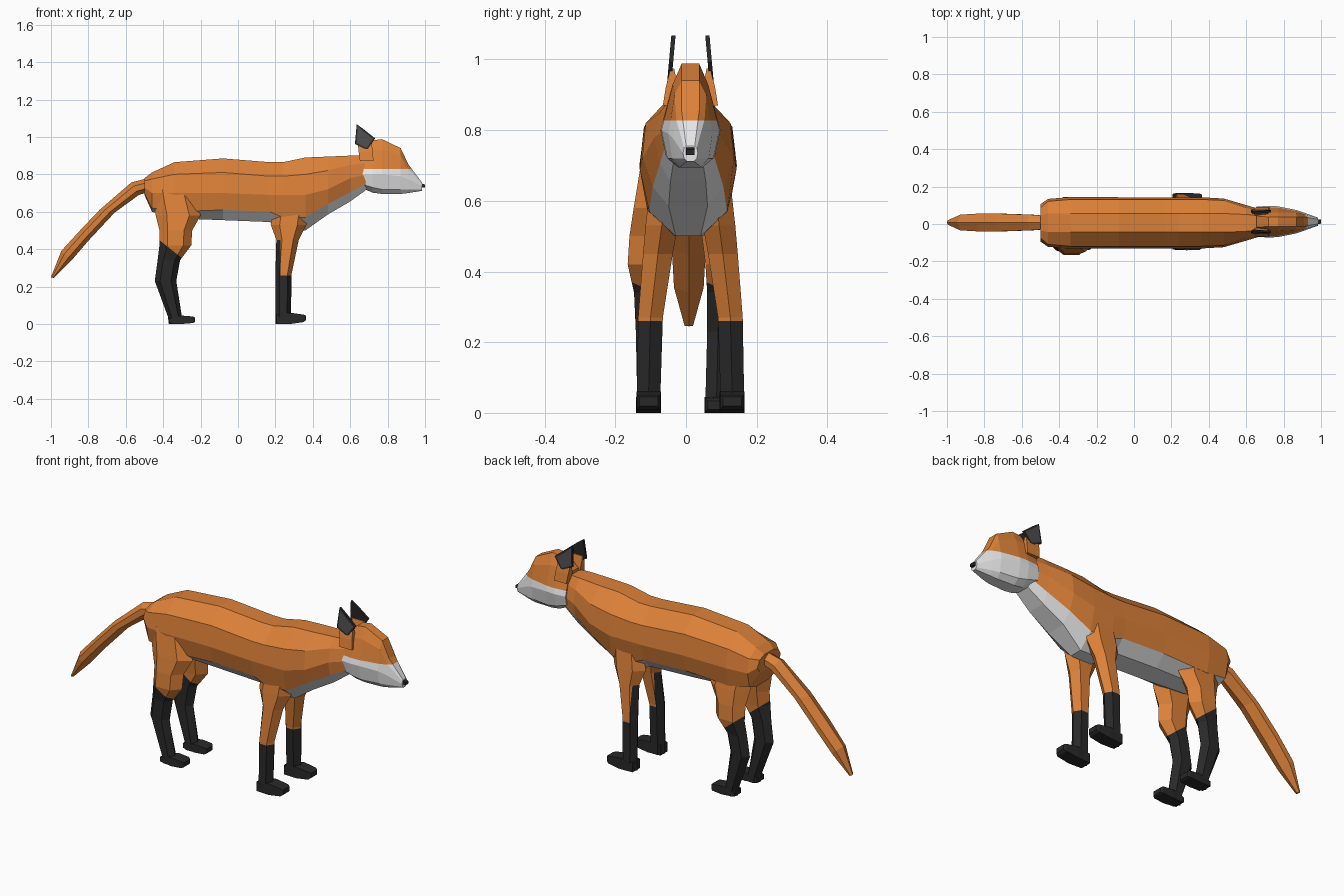
import bpy, bmesh
from mathutils import Vector

if "Cube" in bpy.data.objects:
    bpy.data.objects.remove(bpy.data.objects["Cube"])

CY = 0.0125  # centre line of head, chest and front legs


def mat(name, r, g, b):
    m = bpy.data.materials.new(name)
    m.diffuse_color = (r, g, b, 1)
    m.use_nodes = True
    m.node_tree.nodes["Principled BSDF"].inputs["Base Color"].default_value = m.diffuse_color
    return m


MATS = [mat("orange fur", 0.72, 0.22, 0.04), mat("white fur", 0.8, 0.8, 0.8),
        mat("black fur", 0.022, 0.022, 0.022), mat("grey inner ear", 0.075, 0.075, 0.08)]
ORANGE, WHITE, BLACK, GREY = range(4)


def finish(name, bm):
    bmesh.ops.recalc_face_normals(bm, faces=bm.faces)
    me = bpy.data.meshes.new(name)
    bm.to_mesh(me)
    bm.free()
    for m in MATS:
        me.materials.append(m)
    ob = bpy.data.objects.new(name, me)
    bpy.context.collection.objects.link(ob)
    return ob


def loft(name, rings, base=ORANGE, strip=None, cuts=(), paint=None):
    """Skin closed rings, cut along colour borders, then paint faces by a rule."""
    bm = bmesh.new()
    vs = [[bm.verts.new(p) for p in r] for r in rings]
    n = len(rings[0])
    for i in range(len(vs) - 1):
        for j in range(n):
            k = (j + 1) % n
            f = bm.faces.new((vs[i][j], vs[i][k], vs[i + 1][k], vs[i + 1][j]))
            f.material_index = strip(i, j) if strip else base
    for r in (vs[0], vs[-1]):
        bm.faces.new(r).material_index = base
    bmesh.ops.recalc_face_normals(bm, faces=bm.faces)
    for co, no in cuts:
        bmesh.ops.bisect_plane(bm, geom=bm.verts[:] + bm.edges[:] + bm.faces[:],
                               dist=1e-5, plane_co=co, plane_no=no)
    if paint:
        for f in bm.faces:
            f.material_index = paint(f.calc_center_median())
    return finish(name, bm)


def section(x, cy, *half):
    """Mirrored cross-section at x from (height, half width) pairs, top to bottom."""
    right = [(x, cy - w, z) for z, w in half]
    left = [(x, cy + w, z) for z, w in reversed(half)]
    return right + left


def leg_ring(z, x0, x1, y0, y1, side, cy):
    """Six-sided leg section with ridges at front and back."""
    d, ym = (x1 - x0) * 0.25, (y0 + y1) / 2
    pts = [(x1, ym), (x1 - d, y1), (x0 + d, y1), (x0, ym), (x0 + d, y0), (x1 - d, y0)]
    return [(x, cy + side * y, z) for x, y in pts]


# Body and neck with white belly and throat
body = [
    (-0.50, (.78, .04), (.765, .08), (.73, .10), (.70, .08), (.69, .03)),
    (-0.46, (.81, .05), (.775, .115), (.70, .128), (.62, .11), (.60, .05)),
    (-0.34, (.865, .05), (.80, .125), (.70, .138), (.60, .12), (.565, .05)),
    (-0.08, (.885, .05), (.81, .125), (.70, .137), (.61, .115), (.555, .06)),
    (0.17, (.865, .05), (.79, .125), (.69, .137), (.60, .115), (.545, .06)),
    (0.24, (.865, .05), (.79, .125), (.69, .137), (.57, .115), (.50, .04)),
    (0.36, (.89, .05), (.80, .125), (.69, .137), (.57, .11), (.50, .035)),
    (0.48, (.895, .05), (.82, .12), (.72, .13), (.64, .10), (.585, .055)),
    (0.60, (.90, .045), (.85, .08), (.78, .095), (.705, .08), (.655, .05)),
    (0.69, (.90, .035), (.86, .055), (.80, .068), (.755, .065), (.72, .04)),
]
loft("body", [section(s[0], 0.006, *s[1:]) for s in body],
     strip=lambda i, j: WHITE if i > 0 and j in (3, 4, 5) else ORANGE)

# Head, white below the cheek line
head = [
    (0.655, (.915, .03), (.88, .055), (.80, .08), (.75, .07), (.73, .03)),
    (0.72, (.982, .025), (.93, .05), (.80, .085), (.73, .07), (.702, .035)),
    (0.77, (.988, .025), (.93, .05), (.80, .082), (.72, .065), (.695, .035)),
    (0.87, (.94, .025), (.90, .045), (.79, .062), (.72, .052), (.695, .03)),
    (0.91, (.855, .025), (.83, .04), (.775, .048), (.72, .042), (.70, .025)),
    (0.985, (.755, .012), (.75, .018), (.735, .021), (.72, .018), (.712, .01)),
]
loft("head", [section(s[0], CY, *s[1:]) for s in head],
     cuts=[((0, 0, .828), (0, 0, 1))],
     paint=lambda c: WHITE if c.z < .828 else ORANGE)

# Nose
loft("nose", [section(0.972, CY, (.755, .013), (.73, .013)),
              section(1.0, CY, (.745, .011), (.73, .011))], base=BLACK)

# Tail: six-sided sweep, thin at the tip
tail = [  # upper x, z, lower x, z, half width
    (-.46, .785, -.46, .71, .035), (-.57, .757, -.53, .69, .042),
    (-.74, .61, -.66, .595, .047), (-.84, .505, -.80, .445, .048),
    (-.945, .39, -.89, .34, .042), (-1.0, .25, -.985, .245, .012)]
rings = []
for ux, uz, lx, lz, w in tail:
    up, lo = Vector((ux, .008, uz)), Vector((lx, .008, lz))
    a, b, y = up.lerp(lo, .3), up.lerp(lo, .7), Vector((0, w, 0))
    rings.append([up, a + y, b + y, lo, b - y, a - y])
loft("tail", rings)

front_leg = [  # z, x0, x1, inner y, outer y
    (.68, .20, .38, .03, .11), (.53, .175, .365, .035, .127), (.45, .205, .325, .05, .134),
    (.27, .20, .287, .078, .148), (.05, .20, .283, .085, .152), (0, .20, .28, .085, .148)]
hind_leg = [
    (.72, -.46, -.24, .04, .115), (.58, -.44, -.20, .045, .138), (.50, -.42, -.245, .055, .15),
    (.42, -.42, -.25, .065, .155), (.34, -.43, -.31, .07, .137), (.23, -.445, -.33, .07, .132),
    (.04, -.375, -.30, .065, .128), (0, -.37, -.295, .065, .125)]


def hind_black(c):
    return BLACK if c.z < .40 - (c.x + .36) * .8 else ORANGE


def front_black(c):
    return BLACK if c.z < .26 or (c.x < .226 and c.z < .45) else ORANGE


for side, label in ((-1, "right"), (1, "left")):
    # Legs with black stockings
    loft("front_leg_" + label, [leg_ring(*r, side, CY) for r in front_leg],
         cuts=[((0, 0, .26), (0, 0, 1)), ((.226, 0, 0), (1, 0, 0))], paint=front_black)
    loft("hind_leg_" + label, [leg_ring(*r, side, -.01) for r in hind_leg],
         cuts=[((-.36, 0, .40), (.8, 0, 1))], paint=hind_black)

    # Paws
    loft("front_paw_" + label, [section(x, CY + side * .118, (z, w), (z0, w))
         for x, z, z0, w in ((.205, .05, 0, .031), (.28, .06, 0, .035),
                             (.35, .05, .01, .033), (.363, .045, .02, .026))], base=BLACK)
    loft("hind_paw_" + label, [section(x, -.01 + side * .097, (z, w), (z0, w))
         for x, z, z0, w in ((-.37, .03, .005, .029), (-.30, .045, 0, .034),
                             (-.24, .04, .005, .033), (-.23, .034, .01, .026))], base=BLACK)

    # Ears: thin leaning plates with an inset grey inner side facing outwards
    outline = [(.635, 1.068), (.68, 1.035), (.733, .992), (.69, .93), (.625, .962)]
    bm = bmesh.new()
    sides = []
    for off in (0, .012):
        sides.append([bm.verts.new((x, CY + side * (.048 + (1.068 - z) * .09 + off - .006), z))
                      for x, z in outline])
    faces = [bm.faces.new(s) for s in sides]
    for j in range(5):
        k = (j + 1) % 5
        faces.append(bm.faces.new((sides[0][j], sides[0][k], sides[1][k], sides[1][j])))
    for f in faces:
        f.material_index = BLACK
    bmesh.ops.recalc_face_normals(bm, faces=bm.faces)
    bmesh.ops.inset_individual(bm, faces=[faces[1]], thickness=.011)
    faces[1].material_index = GREY
    finish("ear_" + label, bm)

    # Orange ear root joining the ear to the head
    roots = []
    for z, x0, x1, y0, y1 in ((.87, .652, .725, .03, .078), (.92, .645, .72, .035, .07),
                              (.975, .64, .715, .046, .056)):
        roots.append([(x, CY + side * y, z) for x, y in
                      ((x0, y0), (x1, y0), (x1, y1), (x0, y1))])
    loft("ear_root_" + label, roots)
